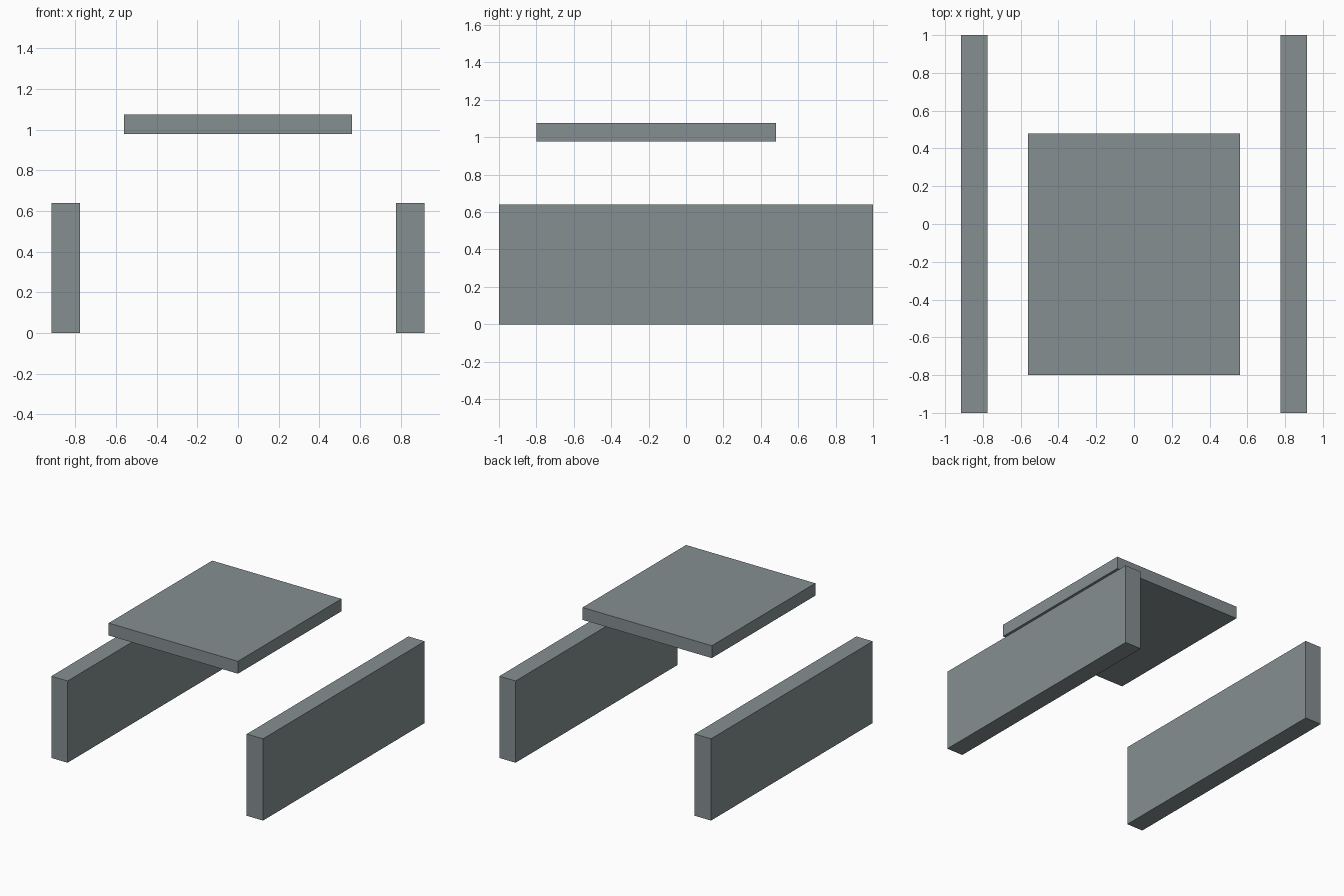
import bpy

if "Cube" in bpy.data.objects:
    bpy.data.objects.remove(bpy.data.objects["Cube"])

# Single grey colour for all parts
grey = bpy.data.materials.new("slate grey")
grey.diffuse_color = (0.235, 0.275, 0.28, 1.0)
grey.use_nodes = True
grey.node_tree.nodes["Principled BSDF"].inputs["Base Color"].default_value = grey.diffuse_color


def box(name, x, y, z):
    """Axis-aligned box from (min, max) ranges."""
    ranges = (x, y, z)
    bpy.ops.mesh.primitive_cube_add(size=1, location=[(a + b) / 2 for a, b in ranges])
    ob = bpy.context.object
    ob.name = name
    ob.scale = [b - a for a, b in ranges]
    bpy.ops.object.transform_apply(location=False, rotation=False, scale=True)
    ob.data.materials.append(grey)
    return ob


# Two long side walls
for side, name in ((-1, "left_wall"), (1, "right_wall")):
    box(name, sorted((side * 0.776, side * 0.917)), (-1, 1), (0, 0.64))

# Raised top panel, set towards the front
box("top_panel", (-0.56, 0.56), (-0.8, 0.48), (0.978, 1.075))
